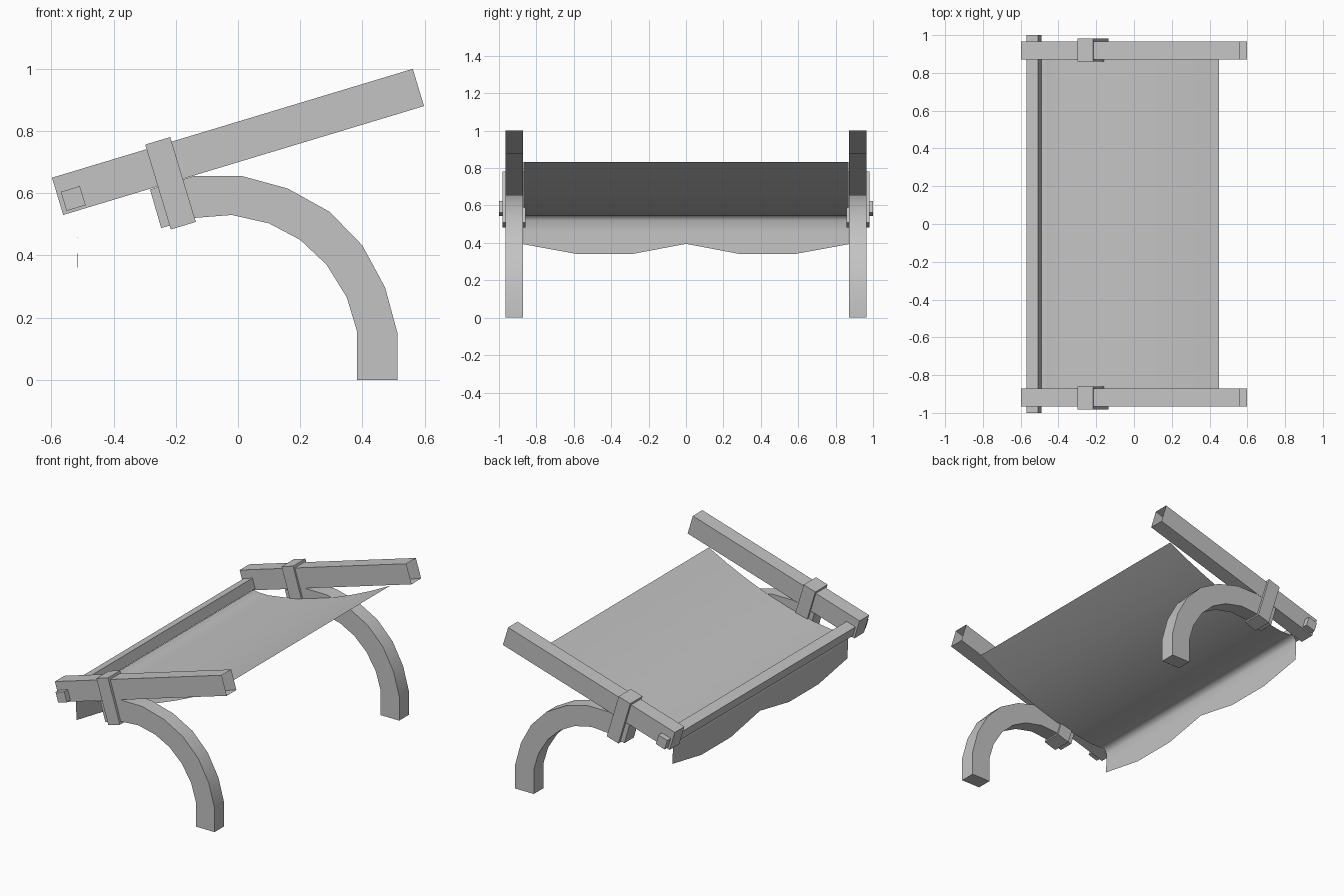
import bpy, bmesh, math
from mathutils import Matrix, Vector

cube = bpy.data.objects.get("Cube")
if cube:
    bpy.data.objects.remove(cube, do_unlink=True)

GREY = (0.55, 0.55, 0.55, 1)
mat = bpy.data.materials.new("light grey")
mat.use_nodes = True
mat.diffuse_color = GREY
mat.node_tree.nodes["Principled BSDF"].inputs["Base Color"].default_value = GREY

TILT = math.atan2(0.35, 1.16)   # slope shared by the arms, bar and clamps
ARM_Y, ARM_W = 0.918, 0.095


def finish(name, bm, smooth=None, fix_normals=True):
    if fix_normals:
        bmesh.ops.recalc_face_normals(bm, faces=bm.faces)
    mesh = bpy.data.meshes.new(name)
    bm.to_mesh(mesh)
    bm.free()
    mesh.materials.append(mat)
    ob = bpy.data.objects.new(name, mesh)
    bpy.context.collection.objects.link(ob)
    if smooth:
        bpy.ops.object.select_all(action='DESELECT')
        ob.select_set(True)
        bpy.context.view_layer.objects.active = ob
        bpy.ops.object.shade_smooth_by_angle(angle=math.radians(smooth))
    return ob


def tilted_box(name, centre, size, open_end=False):
    """Box sloped with the awning; open_end leaves off its +x cap."""
    bm = bmesh.new()
    bmesh.ops.create_cube(bm, size=1)
    if open_end:
        caps = [f for f in bm.faces if f.calc_center_median().x > 0.4]
        bmesh.ops.delete(bm, geom=caps, context='FACES')
    place = Matrix.Translation(centre) @ Matrix.Rotation(-TILT, 4, 'Y')
    bmesh.ops.transform(bm, matrix=place @ Matrix.Diagonal((*size, 1)), verts=bm.verts)
    return finish(name, bm)


# Outer and inner outline of a curved leg, from the clamp down to the floor
LEG_OUT = [(-0.283, 0.612), (-0.14, 0.656), (0.01, 0.656), (0.16, 0.615), (0.295, 0.54),
           (0.4, 0.432), (0.473, 0.297), (0.513, 0.15), (0.513, 0)]
LEG_IN = [(-0.247, 0.488), (-0.135, 0.521), (-0.02, 0.53), (0.1, 0.503), (0.2, 0.45),
          (0.285, 0.37), (0.35, 0.265), (0.383, 0.155), (0.383, 0)]


def curved_leg(name, y):
    bm = bmesh.new()
    h = ARM_W / 2
    rings = []
    for (xo, zo), (xi, zi) in zip(LEG_OUT, LEG_IN):
        corners = [(xo, y - h, zo), (xo, y + h, zo), (xi, y + h, zi), (xi, y - h, zi)]
        rings.append([bm.verts.new(c) for c in corners])
    for a, b in zip(rings, rings[1:]):
        for i in range(4):
            j = (i + 1) % 4
            bm.faces.new((a[i], a[j], b[j], b[i]))
    bm.faces.new(rings[0])
    bm.faces.new(rings[-1])
    finish(name, bm, smooth=30)


# Side frames: arm, leg and the clamp joining them
for side, s in (("front", -1), ("back", 1)):
    y = s * ARM_Y
    tilted_box(side + "_arm", (0, y, 0.765), (1.212, ARM_W, 0.125), open_end=True)
    curved_leg(side + "_leg", y)
    tilted_box(side + "_clamp", (-0.217, s * 0.92, 0.632), (0.084, 0.122, 0.285))

# Cross bar through the low ends of the arms
tilted_box("cross_bar", (-0.53, 0, 0.583), (0.064, 2, 0.064))

# Sagging canopy sheet with a scalloped hanging hem
SAG = [(0.45, 0.832), (0.32, 0.765), (0.18, 0.702), (0.04, 0.647), (-0.12, 0.598),
       (-0.28, 0.562), (-0.4, 0.545), (-0.46, 0.545), (-0.5, 0.552), (-0.517, 0.52),
       (-0.517, 0.46)]
HEM = [0.39, 0.34, 0.34]
bm = bmesh.new()
columns = []
for i in range(-3, 4):
    hem = 0.395 if i == 0 else (0.34 if abs(i) < 3 else 0.393)
    profile = SAG + [(-0.515, hem)]
    columns.append([bm.verts.new((x, i * 0.29, z)) for x, z in profile])
for a, b in zip(columns, columns[1:]):
    for k in range(len(a) - 1):
        bm.faces.new((a[k], b[k], b[k + 1], a[k + 1]))
if sum((f.normal.z for f in bm.faces if not f.normal_update()), 0.0) < 0:
    bmesh.ops.reverse_faces(bm, faces=bm.faces)
finish("canopy", bm, smooth=80, fix_normals=False)
